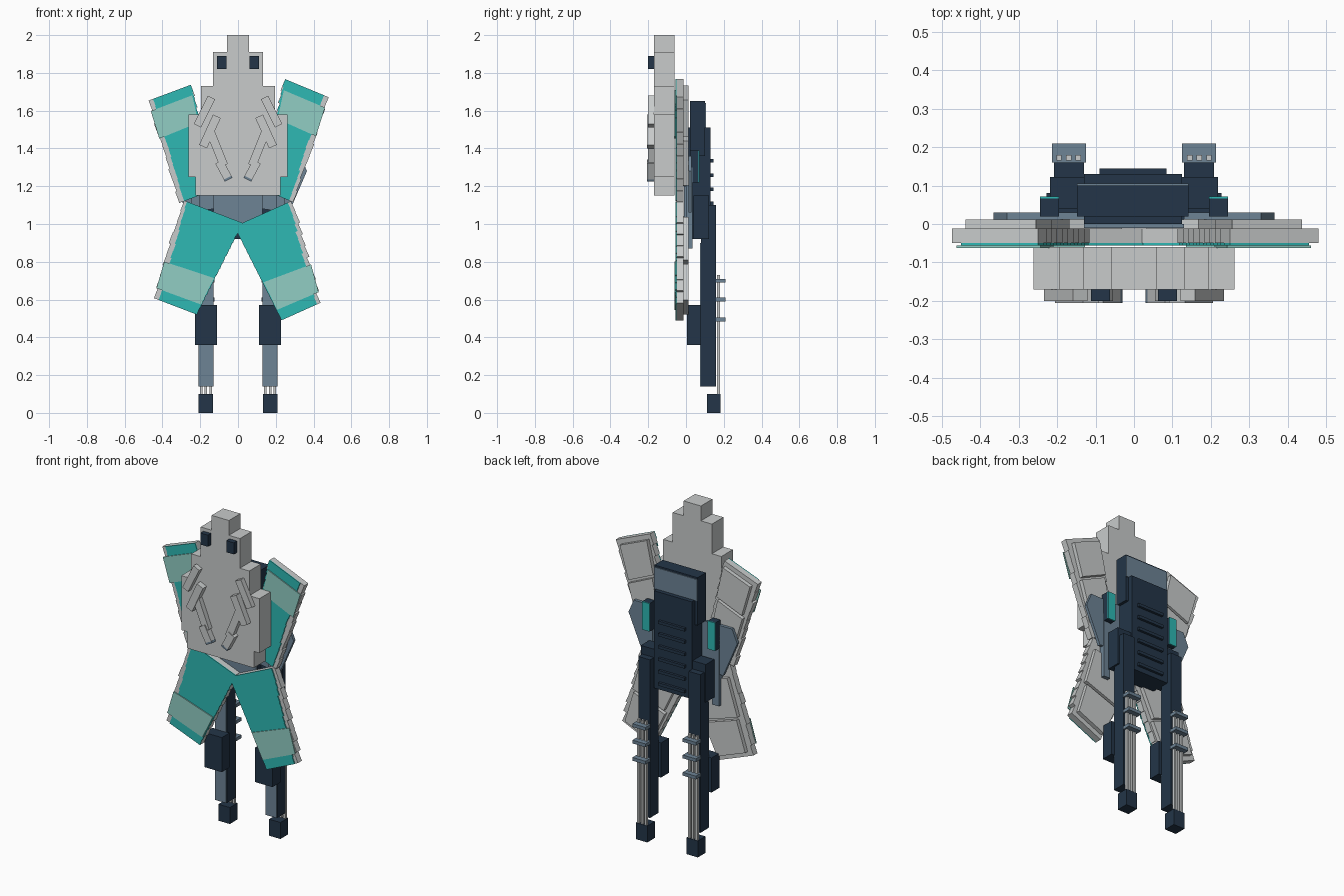
import bpy, bmesh, random
from mathutils import Vector

random.seed(4)
cube = bpy.data.objects.get("Cube")
if cube:
    bpy.data.objects.remove(cube, do_unlink=True)


def material(name, rgb):
    lin = [((c / 255 + 0.055) / 1.055) ** 2.4 for c in rgb] + [1.0]
    m = bpy.data.materials.new(name)
    m.use_nodes = True
    m.diffuse_color = lin
    m.node_tree.nodes["Principled BSDF"].inputs["Base Color"].default_value = lin
    return m


GREY = material("pale grey", (200, 203, 203))
TEAL = material("teal", (46, 184, 180))
AQUA = material("pale aqua", (145, 205, 196))
NAVY = material("navy", (35, 53, 72))
SLATE = material("slate blue", (109, 131, 149))


def solid(name, outlines, y0, y1, mat):
    """Extrude front-plane outlines (x, z) from depth y0 to y1."""
    bm = bmesh.new()
    for pts in outlines:
        face = bm.faces.new([bm.verts.new((p[0], y0, p[1])) for p in pts])
        new = bmesh.ops.extrude_face_region(bm, geom=[face])["geom"]
        bmesh.ops.translate(bm, vec=(0, y1 - y0, 0),
                            verts=[g for g in new if isinstance(g, bmesh.types.BMVert)])
    bmesh.ops.recalc_face_normals(bm, faces=bm.faces)
    mesh = bpy.data.meshes.new(name)
    bm.to_mesh(mesh)
    bm.free()
    mesh.materials.append(mat)
    ob = bpy.data.objects.new(name, mesh)
    bpy.context.collection.objects.link(ob)
    return ob


def rect(x0, x1, z0, z1):
    return [(x0, z0), (x1, z0), (x1, z1), (x0, z1)]


def bar(p, q, width):
    p, q = Vector(p), Vector(q)
    side = (q - p).orthogonal().normalized() * width / 2
    return [p + side, p - side, q - side, q + side]


# Stepped mask
half = [(0.058, 2.0), (0.058, 1.91), (0.132, 1.91), (0.132, 1.73), (0.195, 1.73),
        (0.195, 1.58), (0.262, 1.58), (0.262, 1.25), (0.225, 1.25), (0.225, 1.15)]
solid("mask", [half + [(-x, z) for x, z in reversed(half)]], -0.17, -0.06, GREY)


def limb_rows(corners, count, inset, jitter):
    """Stack of slabs between a limb's end and root, with stepped edges."""
    oe, ie, ir, orr = [Vector(c) for c in corners]
    across = (oe - ie).normalized()
    axis = across.orthogonal()
    if axis.dot(orr - oe) < 0:
        axis.negate()
    step = axis * (orr - oe).dot(axis) / count
    rows = []
    for k in range(count):
        t = k / count
        o = oe.lerp(orr, t) - across * (inset + random.uniform(0, jitter))
        # the inner edge is projected onto the same cross line as the outer one
        i = o - across * (o - ie.lerp(ir, t)).dot(across)
        rows.append([o, i, i + step, o + step])
    return rows


def limb_patch(corners, t0, t1, s0, s1):
    oe, ie, ir, orr = [Vector(c) for c in corners]
    at = lambda t, s: oe.lerp(orr, t).lerp(ie.lerp(ir, t), s)
    return [at(t0, s0), at(t0, s1), at(t1, s1), at(t1, s0)]


# Four hide limbs: outer end, inner end, inner root, outer root
limbs = {
    "left_arm": [(0.483, 1.67), (0.25, 1.767), (0.13, 1.2), (0.305, 1.11)],
    "right_arm": [(-0.483, 1.65), (-0.25, 1.737), (-0.13, 1.2), (-0.315, 1.11)],
    "left_leg": [(0.446, 0.587), (0.23, 0.49), (-0.04, 1.03), (0.3, 1.13)],
    "right_leg": [(-0.452, 0.61), (-0.217, 0.52), (0.04, 1.04), (-0.3, 1.13)],
}
for name, c in limbs.items():
    solid(name + "_hide", limb_rows(c, 9, 0, 0.012), -0.05, -0.012, GREY)
    solid(name + "_back", [limb_patch(c, 0.05, 0.4, 0.16, 0.95),
                           limb_patch(c, 0.43, 0.85, 0.12, 0.9)], -0.012, 0.012, GREY)
    solid(name + "_lining", limb_rows(c, 14, 0.028, 0.008), -0.056, -0.05, TEAL)
    solid(name + "_patch", [limb_patch(c, 0.1, 0.37, 0.02, 0.98)], -0.062, -0.056, AQUA)

# Belt and backpack
solid("belt", [rect(-0.13, 0.13, 1.0, 1.2)], -0.011, 0.0, SLATE)
solid("pack", [rect(-0.13, 0.125, 0.92, 1.51)], 0.0, 0.13, NAVY)
solid("pack_top", [rect(-0.148, 0.142, 1.36, 1.65)], 0.02, 0.1, NAVY)
solid("pack_top_panel", [rect(-0.148, 0.142, 1.51, 1.64)], 0.1, 0.105, SLATE)
solid("pack_ribs", [rect(-0.09, 0.085, 0.95 + 0.075 * k, 0.968 + 0.075 * k)
                    for k in range(6)], 0.13, 0.145, NAVY)

for side, s in (("left", 1), ("right", -1)):
    def part(name, outlines, y0, y1, mat):
        solid(side + "_" + name, [[(s * p[0], p[1]) for p in o] for o in outlines], y0, y1, mat)

    # Face details
    part("eye", [rect(0.062, 0.112, 1.82, 1.89)], -0.2, -0.17, NAVY)
    part("whisker", [bar((0.14, 1.67), (0.215, 1.52), 0.042),
                     bar((0.143, 1.48), (0.075, 1.31), 0.045)], -0.2, -0.17, GREY)
    part("whisker_front", [bar((0.112, 1.57), (0.185, 1.41), 0.045),
                           bar((0.1, 1.33), (0.055, 1.245), 0.045)], -0.206, -0.17, GREY)
    part("whisker_tip", [bar((0.055, 1.245), (0.05, 1.235), 0.045)], -0.206, -0.17, SLATE)

    # Waist plate, arm strut and shoulder lamp
    part("waist_plate", [[(0.13, 1.36), (0.33, 1.36), (0.365, 1.28), (0.27, 1.06),
                          (0.13, 1.08)]], 0.012, 0.03, SLATE)
    part("strut", [rect(0.2, 0.245, 0.87, 1.3)], 0.0, 0.035, SLATE)
    part("lamp", [rect(0.195, 0.245, 1.22, 1.39)], 0.02, 0.066, NAVY)
    part("lamp_glass", [rect(0.195, 0.245, 1.22, 1.39)], 0.066, 0.072, TEAL)

    # Mechanical leg
    part("hip", [rect(0.12, 0.218, 0.92, 1.15)], 0.04, 0.122, NAVY)
    part("leg_rail", [rect(0.13, 0.208, 0.14, 1.1)], 0.08, 0.16, NAVY)
    part("leg_front", [rect(0.132, 0.206, 0.14, 0.9)], 0.075, 0.08, SLATE)
    part("knee", [rect(0.112, 0.228, 0.36, 0.57)], 0.005, 0.08, NAVY)
    part("rods", [rect(x - 0.007, x + 0.007, 0.1, 0.73) for x in (0.145, 0.17, 0.195)],
         0.165, 0.18, GREY)
    part("rod_clamps", [rect(0.125, 0.213, z, z + 0.02) for z in (0.485, 0.59, 0.69)],
         0.16, 0.21, SLATE)
    part("foot", [rect(0.132, 0.208, 0.0, 0.1)], 0.11, 0.183, NAVY)
